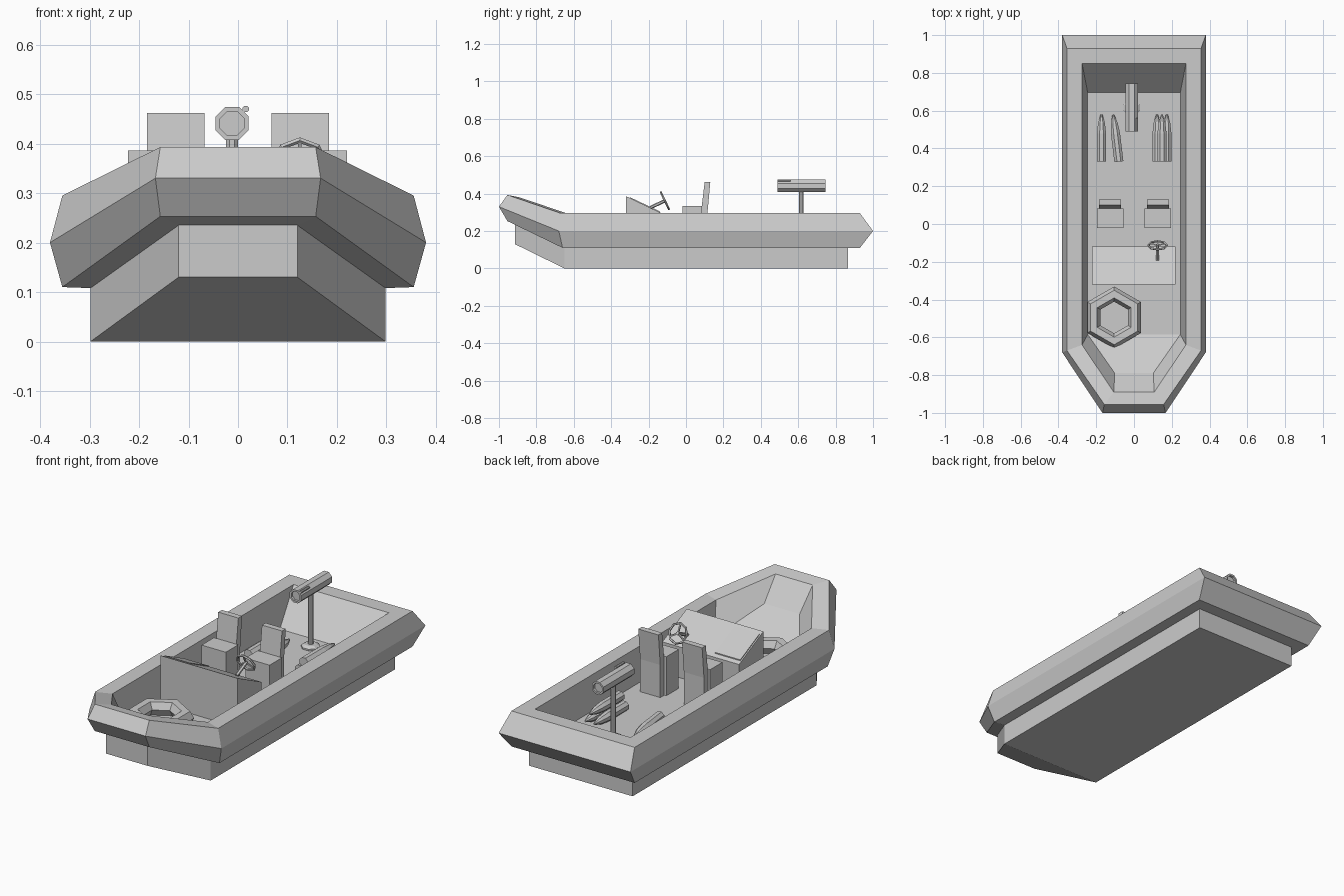
import bpy, bmesh, math
from mathutils import Vector, Matrix

if "Cube" in bpy.data.objects:
    bpy.data.objects.remove(bpy.data.objects["Cube"])


def mesh_object(name, verts, faces):
    me = bpy.data.meshes.new(name)
    me.from_pydata(verts, [], faces)
    bm = bmesh.new()
    bm.from_mesh(me)
    bmesh.ops.recalc_face_normals(bm, faces=bm.faces)
    bm.to_mesh(me)
    bm.free()
    ob = bpy.data.objects.new(name, me)
    bpy.context.collection.objects.link(ob)
    return ob


def prism(name, profile, x0, x1):
    """Extrude a (y, z) side profile from x0 to x1."""
    n = len(profile)
    verts = [(x, y, z) for x in (x0, x1) for y, z in profile]
    faces = [(i, (i + 1) % n, n + (i + 1) % n, n + i) for i in range(n)]
    faces += [tuple(range(n)), tuple(range(n, 2 * n))]
    return mesh_object(name, verts, faces)


def lathe(name, profile, start, direction, sides=8, turn=0.5):
    """Rings of (radius, distance) stacked from start along direction."""
    rot = Vector(direction).to_track_quat('Z', 'Y')
    verts, faces = [], []
    for r, d in profile:
        for i in range(sides):
            a = (i + turn) * 2 * math.pi / sides
            verts.append(rot @ Vector((r * math.cos(a), r * math.sin(a), d)) + Vector(start))
    for k in range(len(profile) - 1):
        for i in range(sides):
            j = (i + 1) % sides
            faces.append((k * sides + i, k * sides + j, (k + 1) * sides + j, (k + 1) * sides + i))
    faces += [tuple(range(sides)), tuple(range(len(verts) - sides, len(verts)))]
    return mesh_object(name, verts, faces)


def rod(name, a, b, r, sides=6):
    d = Vector(b) - Vector(a)
    return lathe(name, [(r, 0), (r, d.length)], a, d, sides)


def ring(name, loc, rot, major, minor, sides, tube):
    bpy.ops.mesh.primitive_torus_add(location=loc, rotation=rot, major_radius=major,
                                     minor_radius=minor, major_segments=sides, minor_segments=tube)
    bpy.context.object.name = name


FLOOR = 0.13

# Hull: loops of (half width, stern y, bend y, z, bow half width, bow y, bow z)
loops = [
    (.298, .865, -.65, 0, .12, -.915, .13),
    (.298, .865, -.65, .108, .12, -.915, .235),
    (.355, .93, -.66, .11, .157, -.955, .253),
    (.38, 1, -.68, .2, .167, -1, .33),
    (.355, .93, -.67, .295, .157, -.955, .393),
    (.275, .85, -.64, .295, .107, -.89, .38),
    (.245, .695, -.585, FLOOR, .102, -.79, .265),
]
verts, faces = [], []
for w, ys, yb, z, wb, yw, zb in loops:
    verts += [(-w, ys, z), (-w, yb, z), (-wb, yw, zb), (wb, yw, zb), (w, yb, z), (w, ys, z)]
for k in range(len(loops) - 1):
    for i in range(6):
        j = (i + 1) % 6
        faces.append((6 * k + i, 6 * k + j, 6 * k + 6 + j, 6 * k + 6 + i))
for b in (0, 6 * (len(loops) - 1)):
    faces += [(b, b + 1, b + 4, b + 5), (b + 1, b + 2, b + 3, b + 4)]
mesh_object("hull", verts, faces)

# Life ring in the bow
ring("life_ring", (-.105, -.495, .165), (0, 0, math.radians(30)), .124, .04, 6, 6)

# Console with a thin chart panel on its slope
prism("console", [(-.32, FLOOR), (-.32, .386), (-.12, .29), (-.12, FLOOR)], -.222, .22)
prism("chart_panel", [(-.30, .375), (-.30, .381), (-.14, .305), (-.14, .298)], -.215, -.07)

# Steering wheel, spokes and column
hub = Vector((.125, -.113, .362))
axis = Vector((0, .9, .43)).normalized()
quat = axis.to_track_quat('Z', 'Y')
ring("steering_wheel", hub, quat.to_euler(), .05, .006, 8, 5)
rod("steering_column", (.125, -.19, .325), hub + axis * .006, .009)
for i in range(3):
    a = math.radians(90 + 120 * i)
    rod("wheel_spoke", hub, hub + quat @ Vector((.05 * math.cos(a), .05 * math.sin(a), 0)), .005, 4)

# Seats: base block and a leaning backrest reaching the floor
for x in (-.126, .126):
    prism("seat_base", [(-.02, FLOOR), (-.02, .333), (.082, .333), (.082, FLOOR)], x - .07, x + .07)
    prism("seat_backrest", [(.08, FLOOR), (.08, .3), (.1, .462), (.13, .462), (.115, .3), (.115, FLOOR)],
          x - .058, x + .058)

# Launcher tube with recessed ends, sight, post and base
tx = -.012
lathe("launcher_tube", [(.026, .012), (.026, 0), (.036, 0), (.036, .255), (.026, .255), (.026, .243)],
      (tx, .49, .441), (0, 1, 0))
rod("launcher_sight", (.016, .49, .47), (.016, .56, .47), .007, 8)
rod("launcher_post", (tx, .615, FLOOR), (tx, .615, .415), .013, 8)
lathe("launcher_base", [(.046, 0), (.046, .008), (.03, .018)], (tx, .615, FLOOR), (0, 0, 1))

# Spare rockets lying on the deck, three of them stacked
R = .026
shape = [(R, 0), (R, .15), (R * .75, .205), (R * .2, .25)]
for x, z, lean in ((-.172, 0, 0), (-.08, 0, -.12), (.122, 0, 0), (.174, 0, 0), (.148, .045, 0)):
    lathe("spare_rocket", shape, (x, .33, FLOOR + R + z), (lean, 1, 0), 8)
